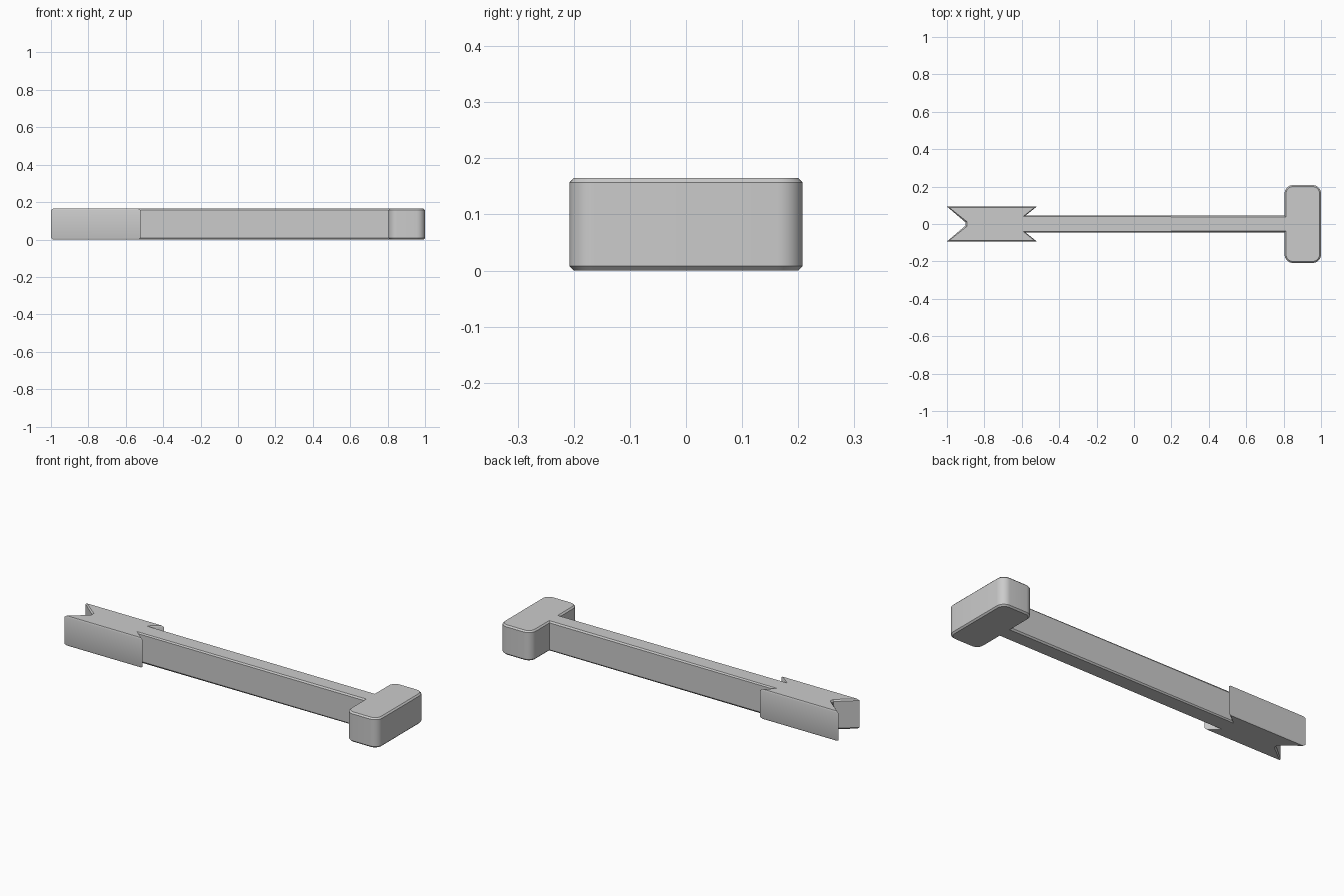
import bpy, bmesh, math
from mathutils import Vector

cube = bpy.data.objects.get("Cube")
if cube:
    bpy.data.objects.remove(cube)

HEIGHT, CHAMFER = 0.165, 0.008

grey = bpy.data.materials.new("plain_grey")
grey.use_nodes = True
colour = (0.6, 0.6, 0.6, 1)
grey.diffuse_color = colour
grey.node_tree.nodes["Principled BSDF"].inputs["Base Color"].default_value = colour


def rounded_corner(cx, cy, radius, start, steps=8):
    """Quarter arc, counter-clockwise from the start angle in degrees."""
    angles = [math.radians(start + 90 * i / steps) for i in range(steps + 1)]
    return [(cx + radius * math.cos(a), cy + radius * math.sin(a)) for a in angles]


def inset(points, distance):
    """Mitred inset of a counter-clockwise outline, limited at sharp tips."""
    result = []
    for i, p in enumerate(points):
        a = (p - points[i - 1]).normalized()
        b = (points[(i + 1) % len(points)] - p).normalized()
        n1, n2 = Vector((-a.y, a.x)), Vector((-b.y, b.x))
        move = (n1 + n2) * distance / (1 + n1.dot(n2))
        if move.length > 1.5 * distance:
            move *= 1.5 * distance / move.length
        result.append(p + move)
    return result


# Outline half: notched tail, barb, shaft, rounded crosspiece
shaft, wing, head, radius = 0.045, 0.093, 0.208, 0.045
half = [(-0.9, -0.008), (-1, -wing), (-0.52, -wing), (-0.58, -shaft), (0.805, -shaft)]
half += rounded_corner(0.805 + radius, -head + radius, radius, 180)
half += rounded_corner(1 - radius, -head + radius, radius, 270)
outline = [Vector(p) for p in half + [(x, -y) for x, y in reversed(half)]]

# Stack the chamfered bottom, straight sides and chamfered top
inner = inset(outline, CHAMFER)
bm = bmesh.new()
layers = [(inner, 0), (outline, CHAMFER), (outline, HEIGHT - CHAMFER), (inner, HEIGHT)]
rings = [[bm.verts.new((p.x, p.y, z)) for p in pts] for pts, z in layers]
for low, high in zip(rings, rings[1:]):
    for i in range(len(low)):
        j = (i + 1) % len(low)
        bm.faces.new((low[i], low[j], high[j], high[i]))
bm.faces.new(reversed(rings[0]))
bm.faces.new(rings[-1])

mesh = bpy.data.meshes.new("barbed_bar")
bm.to_mesh(mesh)
bm.free()
mesh.materials.append(grey)
bar = bpy.data.objects.new("barbed_bar", mesh)
bpy.context.collection.objects.link(bar)
bpy.context.view_layer.objects.active = bar
bar.select_set(True)
bpy.ops.object.shade_smooth_by_angle(angle=math.radians(30))
